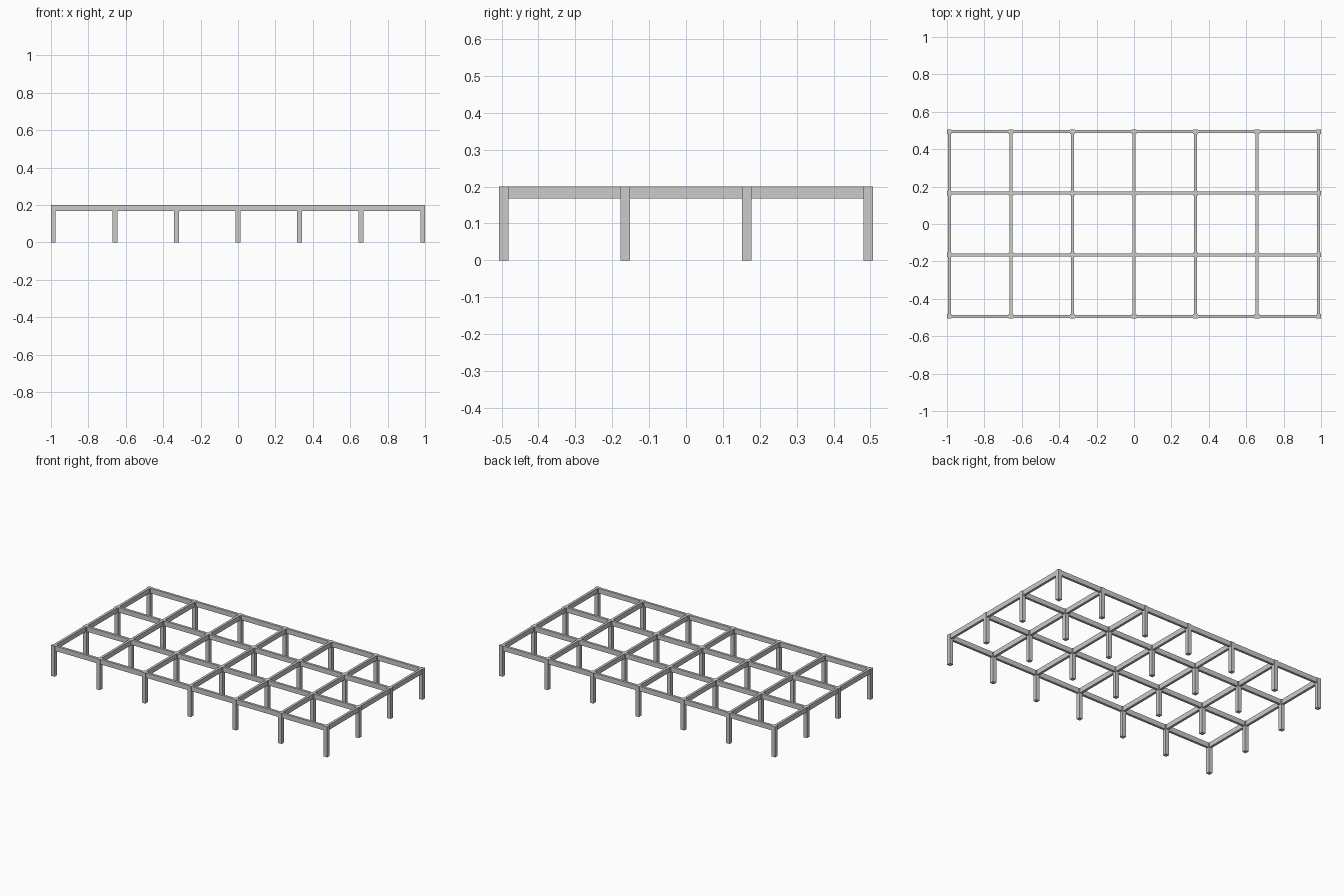
import bpy

if "Cube" in bpy.data.objects:
    bpy.data.objects.remove(bpy.data.objects["Cube"])

STEP = 0.3291      # spacing of the posts
POST = 0.0254      # post thickness
BEAM = 0.016       # beam thickness
TOP, UNDER = 0.2, 0.168
NX, NY = 7, 4


def box(name, x0, x1, y0, y1, z0, z1):
    bpy.ops.mesh.primitive_cube_add(
        size=1, location=((x0 + x1) / 2, (y0 + y1) / 2, (z0 + z1) / 2))
    ob = bpy.context.object
    ob.name = name
    ob.scale = (x1 - x0, y1 - y0, z1 - z0)
    return ob


xs = [(i - (NX - 1) / 2) * STEP for i in range(NX)]
ys = [(j - (NY - 1) / 2) * STEP for j in range(NY)]
p, b = POST / 2, BEAM / 2

# Posts at every crossing
for x in xs:
    for y in ys:
        box("post", x - p, x + p, y - p, y + p, 0, TOP)

# Beams along x, between neighbouring posts
for y in ys:
    for x in xs[:-1]:
        box("long_beam", x + p, x + STEP - p, y - b, y + b, UNDER, TOP)

# Beams along y, between neighbouring posts
for x in xs:
    for y in ys[:-1]:
        box("cross_beam", x - b, x + b, y + p, y + STEP - p, UNDER, TOP)
